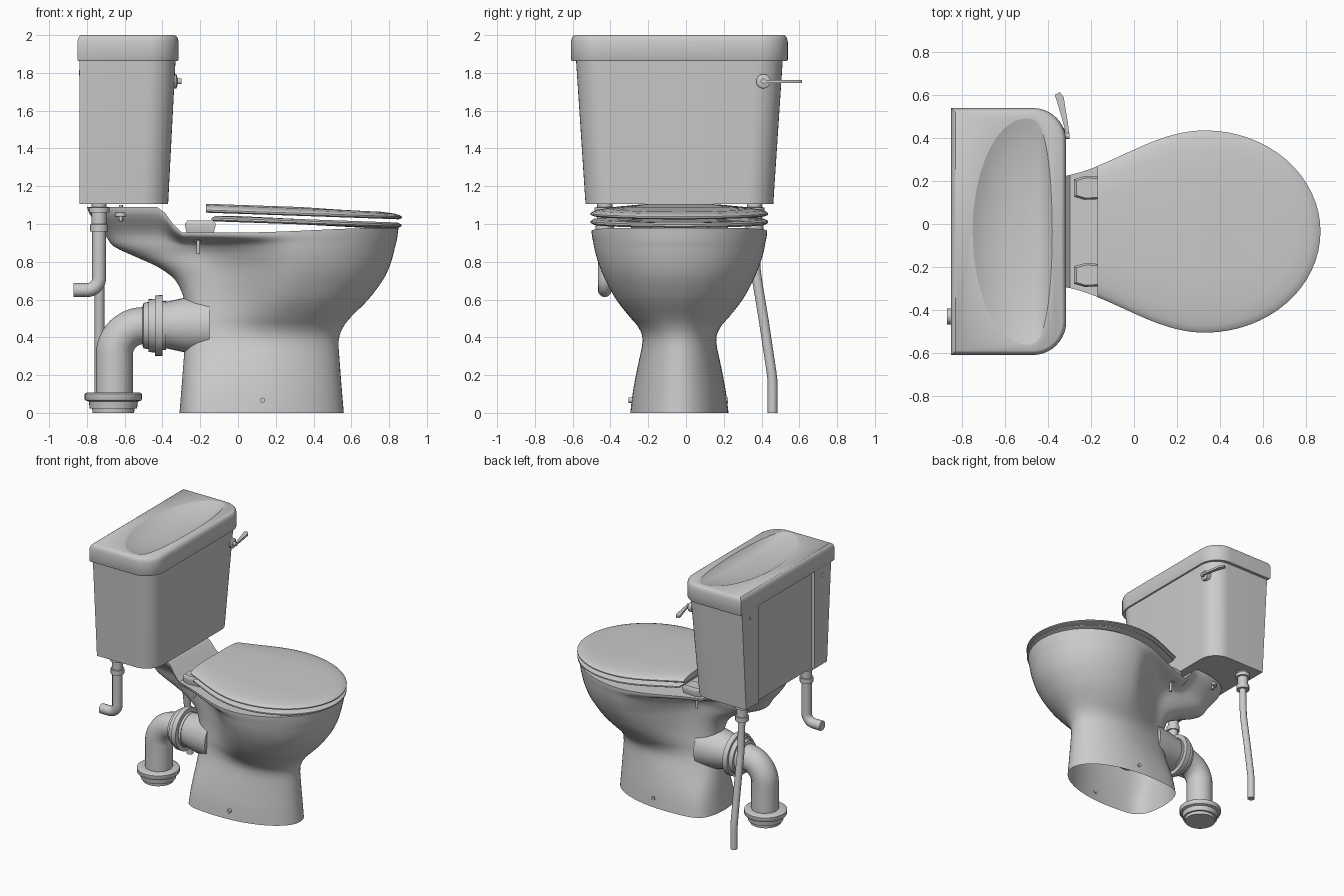
import bpy, bmesh, math

if "Cube" in bpy.data.objects:
    bpy.data.objects.remove(bpy.data.objects["Cube"])

YC = -0.035          # symmetry plane of the whole fixture
grey = bpy.data.materials.new("grey ceramic")
grey.diffuse_color = (0.6, 0.6, 0.6, 1)
grey.use_nodes = True
grey.node_tree.nodes["Principled BSDF"].inputs["Base Color"].default_value = grey.diffuse_color


def finish(ob, angle=35):
    """Assign the material and shade smooth, keeping hard edges."""
    ob.data.materials.clear()
    ob.data.materials.append(grey)
    bpy.ops.object.select_all(action='DESELECT')
    ob.select_set(True)
    bpy.context.view_layer.objects.active = ob
    bpy.ops.object.shade_smooth_by_angle(angle=math.radians(angle))
    return ob


def loft(name, rings, bottom=True, top=True, loop=False):
    """Skin equal-length rings; caps are strips across the ring."""
    bm = bmesh.new()
    vs = [[bm.verts.new((x, y + YC, z)) for x, y, z in r] for r in rings]
    n = len(rings[0])
    pairs = list(zip(vs, vs[1:])) + ([(vs[-1], vs[0])] if loop else [])
    for a, b in pairs:
        for i in range(n):
            j = (i + 1) % n
            bm.faces.new((a[i], a[j], b[j], b[i]))
    for r, on in ((vs[0], bottom), (vs[-1], top)):
        if on and not loop:
            for i in range(n // 2 - 1):
                bm.faces.new((r[i], r[i + 1], r[n - 2 - i], r[n - 1 - i]))
    bmesh.ops.remove_doubles(bm, verts=bm.verts, dist=1e-5)
    bmesh.ops.recalc_face_normals(bm, faces=bm.faces)
    me = bpy.data.meshes.new(name)
    bm.to_mesh(me)
    bm.free()
    ob = bpy.data.objects.new(name, me)
    bpy.context.collection.objects.link(ob)
    return finish(ob)


def mirrored(half):
    return half + [(x, -y) for x, y in reversed(half)]


def turned(name, axis, centre, profile, seg=24):
    """Solid of revolution; profile is (distance along axis, radius)."""
    cx, cy, cz = centre
    rings = []
    for d, r in profile:
        ring = []
        for i in range(seg):
            t = 2 * math.pi * i / seg
            c, s = r * math.cos(t), r * math.sin(t)
            ring.append({'x': (cx + d, cy + c, cz + s), 'y': (cx + c, cy + d, cz + s),
                         'z': (cx + c, cy + s, cz + d)}[axis])
        rings.append(ring)
    return loft(name, rings)


def tube(name, pts, r):
    """Round pipe through points."""
    cu = bpy.data.curves.new(name, 'CURVE')
    cu.dimensions, cu.bevel_depth, cu.bevel_resolution, cu.use_fill_caps = '3D', r, 4, True
    sp = cu.splines.new('POLY')
    sp.points.add(len(pts) - 1)
    for p, (x, y, z) in zip(sp.points, pts):
        p.co = (x, y + YC, z, 1)
    ob = bpy.data.objects.new(name, cu)
    bpy.context.collection.objects.link(ob)
    bpy.ops.object.select_all(action='DESELECT')
    ob.select_set(True)
    bpy.context.view_layer.objects.active = ob
    bpy.ops.object.convert(target='MESH')
    return finish(bpy.context.view_layer.objects.active)


def cut(ob, cutter):
    m = ob.modifiers.new("cut", 'BOOLEAN')
    m.operation, m.object, m.solver = 'DIFFERENCE', cutter, 'EXACT'
    bpy.ops.object.select_all(action='DESELECT')
    ob.select_set(True)
    bpy.context.view_layer.objects.active = ob
    bpy.ops.object.modifier_apply(modifier=m.name)
    bpy.data.objects.remove(cutter)
    finish(ob)


def egg(xb, xc, xf, w, wb, fall=0.75, rounded=True):
    """Plan outline: elliptical front, tapering back."""
    half = []
    for i in range(16):
        t = math.pi / 2 * i / 16
        half.append((xc + (xf - xc) * math.cos(t), w * math.sin(t)))
    for i in range(33):
        u = math.sin(math.pi / 2 * i / 32)
        d = u * (xc - xb)
        h = wb + (w - wb) * (0.5 + 0.5 * math.cos(math.pi * min(d / fall, 1)))
        if rounded:
            h *= math.sqrt(max(0, 1 - u ** 8))
        half.append((xc - d, h))
    return mirrored(half)


def smooth(t):
    t = max(0, min(1, t))
    return t * t * (3 - 2 * t)


def refine(rows, steps=3):
    """Catmull-Rom interpolation between section rows."""
    out = []
    for i in range(len(rows) - 1):
        quad = rows[max(i - 1, 0)], rows[i], rows[i + 1], rows[min(i + 2, len(rows) - 1)]
        for k in range(steps):
            t = k / steps
            out.append([b + 0.5 * t * (c - a + t * (2 * a - 5 * b + 4 * c - d + t * (3 * (b - c) + d - a)))
                        for a, b, c, d in zip(*quad)])
    return out + [rows[-1]]


# Bowl and pedestal: z, shelf lift, back, widest x, front, half width, back half width, taper length
sections = [
    (0.00, 0, -0.31, 0.04, 0.56, 0.26, 0.19, 0.75), (0.12, 0, -0.30, 0.07, 0.55, 0.245, 0.18, 0.7),
    (0.25, 0, -0.29, 0.12, 0.54, 0.22, 0.15, 0.6), (0.38, 0, -0.28, 0.20, 0.533, 0.195, 0.13, 0.55),
    (0.45, 0, -0.28, 0.24, 0.555, 0.215, 0.13, 0.5), (0.51, 0, -0.28, 0.27, 0.60, 0.265, 0.13, 0.5),
    (0.60, 0, -0.285, 0.30, 0.69, 0.335, 0.13, 0.5), (0.70, 0, -0.33, 0.32, 0.765, 0.39, 0.13, 0.52),
    (0.77, 0, -0.42, 0.33, 0.80, 0.42, 0.13, 0.54), (0.83, 0, -0.55, 0.33, 0.82, 0.44, 0.13, 0.57),
    (0.87, 0.1, -0.66, 0.33, 0.83, 0.45, 0.14, 0.6), (0.90, 0.4, -0.71, 0.33, 0.84, 0.456, 0.16, 0.65),
    (0.93, 0.85, -0.78, 0.33, 0.846, 0.463, 0.235, 0.75), (0.955, 1, -0.80, 0.33, 0.85, 0.465, 0.25, 0.75)]
rings = []
for z, k, *plan in refine(sections):
    rings.append([(x, y, z + k * (0.135 * smooth((-0.29 - x) / 0.14) + 0.025 * smooth(x / 0.8)))
                  for x, y in egg(*plan)])
finish(loft("bowl_and_pedestal", rings, bottom=False), 50)
# Inner basin and trap, seen through the open foot
turned("inner_basin", 'z', (0.28, 0, 0),
       [(0.34, 0.03), (0.37, 0.1), (0.47, 0.17), (0.6, 0.24), (0.8, 0.34), (0.94, 0.38)])
turned("inner_trap", 'z', (0.02, 0, 0), [(0.2, 0.02), (0.21, 0.06), (0.25, 0.1), (0.32, 0.11), (0.45, 0.1)])


def tilted(plan, z0, slope, layers, flat_back):
    rings = []
    for s, dz in layers:
        rings.append([(x if flat_back and x < 0.33 else 0.33 + (x - 0.33) * s, y * s,
                       z0 + dz - slope * (x + 0.17) / 1.03) for x, y in plan])
    return rings


# Seat ring and cover
loft("seat", tilted(egg(-0.14, 0.33, 0.865, 0.47, 0.25, 0.75, False), 1.015, 0.035,
     [(0.97, 0), (1, 0.008), (1, 0.018), (0.96, 0.028), (0.7, 0.028), (0.62, 0.015), (0.64, 0)], False), loop=True)
loft("seat_cover", tilted(egg(-0.17, 0.33, 0.867, 0.47, 0.25, 0.75, False), 1.06, 0.035,
     [(0.97, 0), (1, 0.006), (1, 0.014), (0.98, 0.022), (0.93, 0.03), (0.8, 0.04), (0.5, 0.047)], True))

# Seat hinges, their bolts, and the floor and tank bolts
for side, s in (("left", -1), ("right", 1)):
    y = 0.2025 * s
    pts = [(-0.28, y), (-0.28, y - 0.04), (-0.23, y - 0.055), (-0.12, y - 0.05),
           (-0.12, y + 0.05), (-0.23, y + 0.055), (-0.28, y + 0.04), (-0.28, y + 0.001)]
    loft("hinge_" + side, [[(-0.2 + (x + 0.2) * f, y + (v - y) * f, z) for x, v in pts]
                           for z, f in ((0.955, 0.9), (0.985, 1), (1.005, 1), (1.018, 0.85))])
    turned("hinge_bolt_" + side, 'z', (-0.21, y, 0),
           [(0.84, 0.01), (0.91, 0.01), (0.911, 0.028), (0.93, 0.028), (0.931, 0.01), (0.97, 0.01)], 12)
    turned("tank_bolt_" + side, 'z', (-0.62, 0.19 * s, 0),
           [(1.015, 0.01), (1.04, 0.01), (1.041, 0.03), (1.06, 0.03), (1.061, 0.01), (1.1, 0.01)], 12)
    turned("floor_bolt_" + side, 'y', (0.13, 0.25 * s, 0.067), [(-0.02, 0.014), (0.008, 0.014)], 12)


def tank_plan(xb, xf, h, r):
    half = [(xf, 0)]
    for i in range(11):
        t = math.pi / 2 * i / 10
        half.append((xf - r + r * math.cos(t), h - r + r * math.sin(t)))
    return mirrored(half + [(xb, h), (xb, h * 0.5), (xb, 0)])


# Tank with recessed back panel
tank = loft("tank", [[(x, y, z) for x, y in tank_plan(-0.84, xf, h, 0.14)]
                     for z, xf, h in ((1.105, -0.37, 0.497), (1.88, -0.33, 0.548))])
panel = [(-0.9, 0.34), (-0.815, 0.34), (-0.815, -0.34), (-0.9, -0.34)]
cut(tank, loft("cutter", [[(x, y, z) for x, y in panel] for z in (1.0, 1.95)]))
for side, s in (("left", -1), ("right", 1)):
    turned("wall_screw_" + side, 'x', (-0.84, 0.44 * s, 1.8), [(-0.002, 0.014), (0.01, 0.014)], 12)

# Tank lid with shallow scooped top
lid = loft("tank_lid", [[(x, y, z) for x, y in tank_plan(-0.85 + i, -0.315 - i, 0.574 - i, 0.155 - i)]
           for z, i in ((1.863, 0.004), (1.87, 0), (1.965, 0), (1.985, 0.005), (1.995, 0.012), (2.0, 0.02))])


def dish(s, z):
    half = []
    for i in range(49):
        t = math.pi * i / 48
        c, sn = math.cos(t), math.sin(t)
        x = 0.12 * c ** 0.65 if c > 0 else 0.25 * c
        half.append((-0.50 + x * s, 0.525 * sn * s, z))
    return half + [(x, -y, z) for x, y, z in reversed(half)]


cut(lid, loft("cutter", [dish(0.25, 1.945), dish(0.5, 1.952), dish(0.75, 1.968), dish(0.92, 1.988),
                         dish(1.0, 2.0), dish(1.03, 2.03)]))

# Flush lever
turned("lever_boss", 'x', (0, 0.445, 1.755),
       [(-0.36, 0.038), (-0.328, 0.038), (-0.322, 0.03), (-0.321, 0.015), (-0.30, 0.015)], 16)
arm = [(-0.300, 0.44), (-0.305, 0.49), (-0.327, 0.625), (-0.345, 0.648),
       (-0.368, 0.635), (-0.345, 0.56), (-0.322, 0.48), (-0.318, 0.44)]
loft("lever_arm", [[(x, y, z) for x, y in arm] for z in (1.747, 1.763)])

# Waste outlet: horn, clamp collars, elbow pipe and floor collar
turned("outlet_horn", 'x', (0, 0, 0.465), [(-0.42, 0.12), (-0.37, 0.125), (-0.28, 0.145), (-0.15, 0.16)], 32)
turned("outlet_collar", 'x', (0, 0, 0.462),
       [(-0.505, 0.105), (-0.50, 0.12), (-0.475, 0.125), (-0.474, 0.14), (-0.44, 0.142),
        (-0.439, 0.16), (-0.40, 0.162), (-0.399, 0.13), (-0.38, 0.13)], 32)
bend = [(-0.50 - 0.155 * math.sin(t), 0, 0.307 + 0.155 * math.cos(t))
        for t in [math.pi / 2 * i / 12 for i in range(13)]]
tube("waste_pipe", [(-0.42, 0, 0.462)] + bend + [(-0.655, 0, 0.05)], 0.098)
turned("floor_collar", 'z', (-0.66, 0, 0),
       [(0, 0.11), (0.022, 0.112), (0.023, 0.125), (0.06, 0.13), (0.066, 0.148), (0.072, 0.152),
        (0.1, 0.152), (0.108, 0.14), (0.108, 0.1)], 32)

# Overflow and supply pipes hanging from the tank, with nuts
for name, y in (("overflow", -0.395), ("supply", 0.397)):
    turned(name + "_nut", 'z', (-0.735, y, 0),
           [(0.96, 0.048), (0.998, 0.048), (0.999, 0.04), (1.06, 0.04), (1.061, 0.054),
            (1.088, 0.054), (1.089, 0.04), (1.12, 0.04)], 12)
elbow = [(-0.80 + 0.065 * math.cos(t), -0.395, 0.715 - 0.065 * math.sin(t))
         for t in [math.pi / 2 * i / 8 for i in range(9)]]
tube("overflow_pipe", [(-0.735, -0.395, 1.0)] + elbow + [(-0.87, -0.395, 0.65)], 0.037)
tube("supply_pipe", [(-0.733, 0.397, 1.0), (-0.733, 0.405, 0.75), (-0.733, 0.415, 0.68), (-0.733, 0.445, 0.5),
                     (-0.733, 0.487, 0.22), (-0.733, 0.493, 0.17), (-0.733, 0.493, 0)], 0.026)
